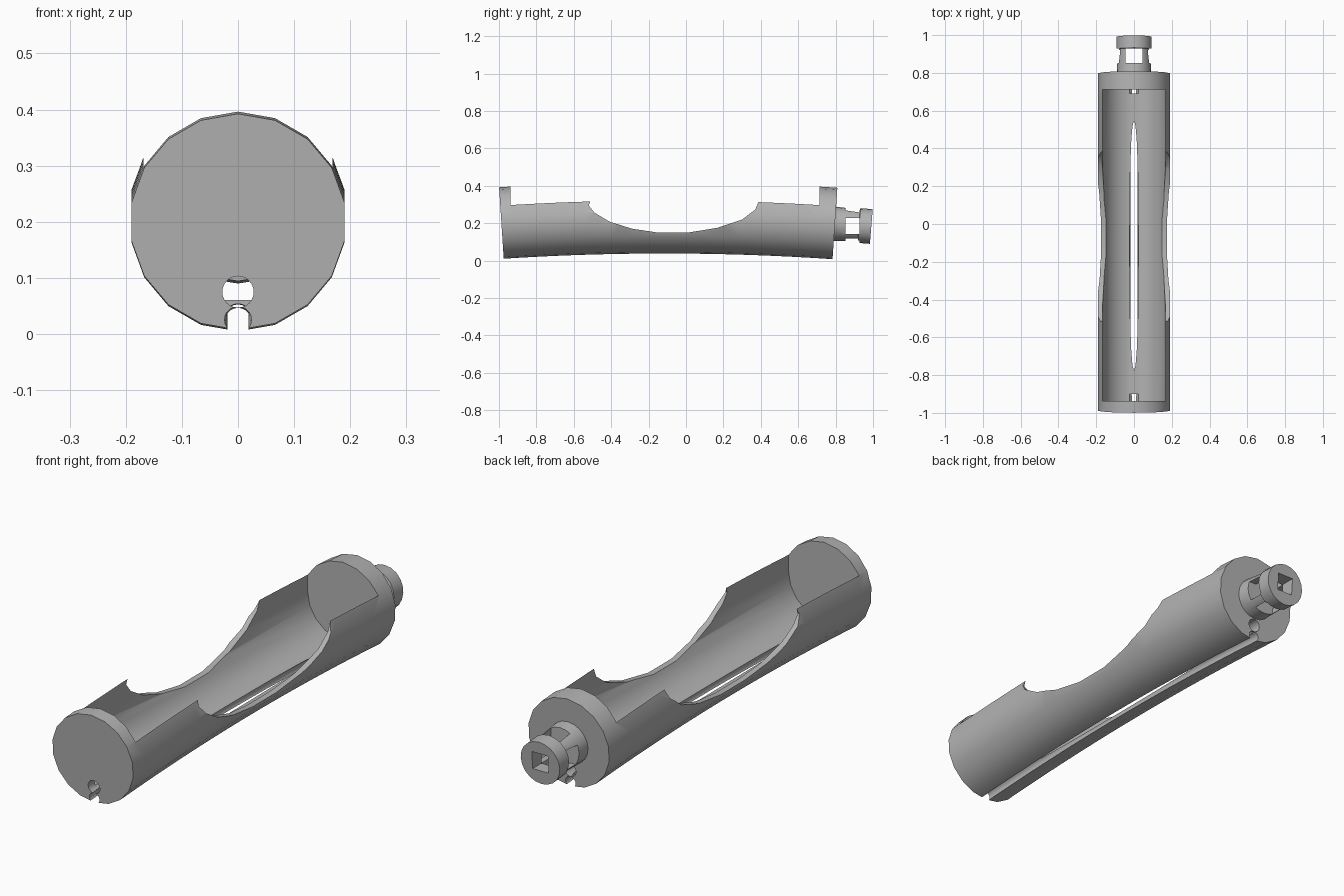
import bpy, bmesh
from math import sin, cos, pi, radians
from mathutils import Vector

cube = bpy.data.objects.get("Cube")
if cube:
    bpy.data.objects.remove(cube, do_unlink=True)

grey = bpy.data.materials.new("plain_grey")
grey.use_nodes = True
colour = (0.45, 0.45, 0.45, 1)
grey.diffuse_color = colour
grey.node_tree.nodes["Principled BSDF"].inputs["Base Color"].default_value = colour

BEND, MID_Y, AXIS_Z = 13.5, -0.115, 0.228
R = 0.193


def bent(x, s, h):
    """Point on the arched tube: s along the axis, h above it."""
    a = s / BEND
    return Vector((x, MID_Y + (BEND + h) * sin(a), AXIS_Z + (BEND + h) * cos(a) - BEND))


def straight(x, s, h):
    return Vector((x, s, h))


def loft(name, rings):
    """Closed solid through a list of equal rings of points."""
    bm = bmesh.new()
    rows = [[bm.verts.new(p) for p in ring] for ring in rings]
    n = len(rows[0])
    for a, b in zip(rows, rows[1:]):
        for i in range(n):
            j = (i + 1) % n
            bm.faces.new((a[i], a[j], b[j], b[i]))
    bm.faces.new(rows[0][::-1])
    bm.faces.new(rows[-1])
    bmesh.ops.recalc_face_normals(bm, faces=bm.faces)
    mesh = bpy.data.meshes.new(name)
    bm.to_mesh(mesh)
    bm.free()
    obj = bpy.data.objects.new(name, mesh)
    bpy.context.collection.objects.link(obj)
    mesh.materials.append(grey)
    return obj


def rod(name, stations, h=0, sides=18, place=bent):
    """Round rod through (s, radius) stations."""
    turn = [2 * pi * i / sides for i in range(sides)]
    return loft(name, [[place(r * sin(t), s, h + r * cos(t)) for t in turn]
                       for s, r in stations])


def box(name, lo, hi):
    return loft(name, [[(x, y, z) for x, z in ((lo[0], lo[2]), (hi[0], lo[2]),
                                               (hi[0], hi[2]), (lo[0], hi[2]))]
                       for y in (lo[1], hi[1])])


def spread(a, b, n):
    return [a + (b - a) * i / n for i in range(n + 1)]


def cut(obj, cutter):
    mod = obj.modifiers.new("cut", 'BOOLEAN')
    mod.operation, mod.solver, mod.object = 'DIFFERENCE', 'EXACT', cutter
    bpy.context.view_layer.objects.active = obj
    bpy.ops.object.modifier_apply(modifier=mod.name)
    bpy.data.objects.remove(cutter, do_unlink=True)


# Arched outer tube
body = rod("holder_body", [(s, R) for s in spread(-0.8725, 0.912, 24)])

# Straight U-shaped cavity, open at the top
W, C = 0.168, 0.226
profile = [(W * cos(radians(a)), C + W * sin(radians(a))) for a in range(180, 361, 20)]
profile += [(W, 0.6), (-W, 0.6)]
cut(body, loft("cavity_cutter", [[(x, y, z) for x, z in profile] for y in (-0.937, 0.713)]))

# Finger scoop across both walls
scoop = [(-0.51, 0.5), (-0.51, 0.32), (-0.52, 0.295), (-0.49, 0.257), (-0.41, 0.209),
         (-0.29, 0.171), (-0.15, 0.15), (0.01, 0.15), (0.17, 0.176), (0.3, 0.22),
         (0.37, 0.273), (0.39, 0.32), (0.39, 0.5)]
cut(body, loft("scoop_cutter", [[(x, y, z) for y, z in scoop] for x in (-0.4, 0.4)]))

# Wire channel following the arched underside
cut(body, rod("channel_cutter", [(s, 0.024) for s in spread(-1.0, 1.0, 26)],
              h=0.018 - R, sides=20))

# Wire holes through the two end walls
for y0, y1 in ((-1.1, -0.9), (0.69, 0.9)):
    cut(body, rod("wire_hole_cutter", [(y0, 0.028), (y1, 0.028)], 0.075, 24, straight))

# End plug with neck and collar
plug = rod("end_plug", [(0.9, 0.092), (0.94, 0.09), (1.04, 0.084),
                        (1.042, 0.093), (1.107, 0.093)], sides=20)
z = 0.186
cut(plug, box("window_cutter", (-0.045, 0.853, 0), (0.045, 0.928, 0.5)))
cut(plug, box("side_window_cutter", (-0.3, 0.853, z - 0.043), (0.3, 0.928, z + 0.043)))
cut(plug, box("end_hole_cutter", (-0.038, 0.9, z - 0.038), (0.038, 1.1, z + 0.038)))

# Smooth round walls, crisp edges
for obj in (body, plug):
    bpy.ops.object.select_all(action='DESELECT')
    obj.select_set(True)
    bpy.context.view_layer.objects.active = obj
    bpy.ops.object.shade_smooth_by_angle(angle=radians(30))
